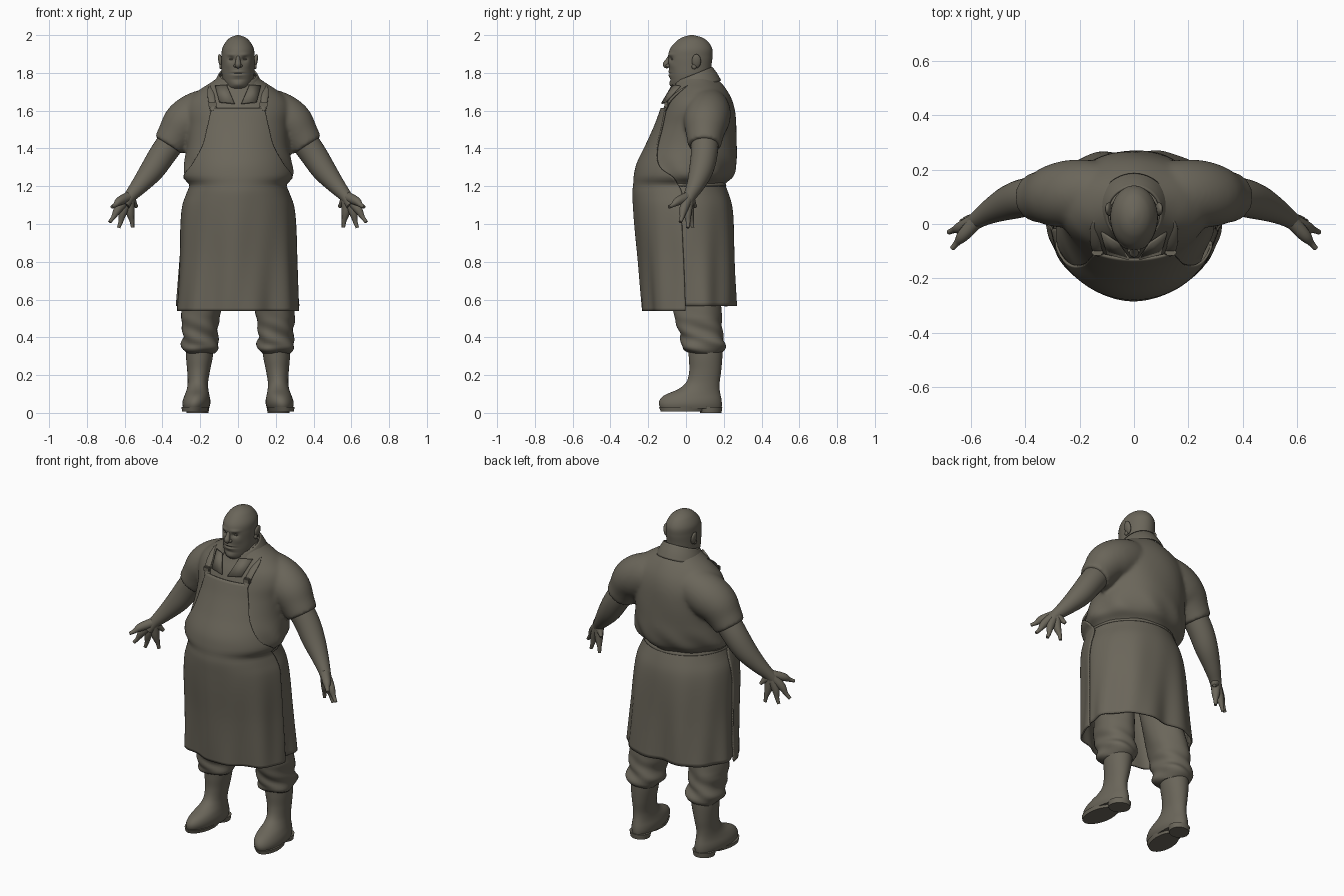
import bpy, bmesh
from math import sin, cos, pi, radians, exp
from mathutils import Vector, Matrix

cube = bpy.data.objects.get("Cube")
if cube:
    bpy.data.objects.remove(cube)

clay = bpy.data.materials.new("warm_grey_clay")
clay.use_nodes = True
clay.diffuse_color = (0.145, 0.132, 0.102, 1)
clay.node_tree.nodes["Principled BSDF"].inputs["Base Color"].default_value = clay.diffuse_color


def finish(name, bm, thick=0, angle=50):
    """Turn a bmesh into a smooth shaded object, optionally thickened."""
    bmesh.ops.recalc_face_normals(bm, faces=bm.faces)
    mesh = bpy.data.meshes.new(name)
    bm.to_mesh(mesh)
    bm.free()
    mesh.materials.append(clay)
    ob = bpy.data.objects.new(name, mesh)
    bpy.context.collection.objects.link(ob)
    if thick:
        mod = ob.modifiers.new("thickness", "SOLIDIFY")
        mod.thickness = thick
        mod.offset = 0
    bpy.ops.object.select_all(action="DESELECT")
    ob.select_set(True)
    bpy.context.view_layer.objects.active = ob
    bpy.ops.object.shade_smooth_by_angle(angle=radians(angle))
    return ob


def sample(keys, u):
    """Smoothly interpolate rows of numbers, keyed by their first column."""
    i = 0
    while i < len(keys) - 2 and u > keys[i + 1][0]:
        i += 1
    a, b = keys[i], keys[i + 1]
    p, q = keys[max(i - 1, 0)], keys[min(i + 2, len(keys) - 1)]
    h = b[0] - a[0]
    f = min(max((u - a[0]) / h, 0), 1)
    out = []
    for c in range(1, len(a)):
        ma = (b[c] - p[c]) / (b[0] - p[0]) * h
        mb = (q[c] - a[c]) / (q[0] - a[0]) * h
        out.append((2*f**3 - 3*f*f + 1) * a[c] + (f**3 - 2*f*f + f) * ma
                   + (3*f*f - 2*f**3) * b[c] + (f**3 - f*f) * mb)
    return out


def skin(bm, rows, closed, caps):
    """Bridge rows of points with quads."""
    vs = [[bm.verts.new(p) for p in row] for row in rows]
    n = len(vs[0])
    for a, b in zip(vs, vs[1:]):
        for j in range(n if closed else n - 1):
            k = (j + 1) % n
            bm.faces.new((a[j], a[k], b[k], b[j]))
    if caps:
        bm.faces.new(vs[0])
        bm.faces.new(vs[-1])


def body(name, keys, z0=None, z1=None, span=None, off=0, bump=None, tilt=0,
         nz=32, nt=64, thick=0, cx=0):
    """Loft of rings (z, half width, front y, back y); span limits the angle from the front."""
    z0 = keys[0][0] if z0 is None else z0
    z1 = keys[-1][0] if z1 is None else z1
    rows = []
    for i in range(nz + 1):
        z = z0 + (z1 - z0) * i / nz
        w, yf, yb = sample(keys, z)
        lo, hi = span(z) if span else (-180, 180)
        row = []
        for j in range(nt if not span else nt + 1):
            t = radians(lo + (hi - lo) * j / nt)
            o = off + (bump(t, z) if bump else 0)
            row.append((cx + (w + o) * sin(t),
                        (yf + yb) / 2 - ((yb - yf) / 2 + o) * cos(t), z - tilt * cos(t)))
        rows.append(row)
    bm = bmesh.new()
    skin(bm, rows, not span, not span)
    return finish(name, bm, thick)


def tube(name, pts, side=1, n=20, steps=5, flat=1):
    """Round limb through points (x, y, z, radius)."""
    keys = [(i, side * p[0], *p[1:]) for i, p in enumerate(pts)]
    count = (len(pts) - 1) * steps
    path = [sample(keys, i / steps) for i in range(count + 1)]
    rows = []
    for i, p in enumerate(path):
        d = Vector(path[min(i + 1, count)][:3]) - Vector(path[max(i - 1, 0)][:3])
        u = d.cross(Vector((0, 1, 0.01))).normalized()
        v = d.cross(u).normalized()
        rows.append([Vector(p[:3]) + p[3] * (u * cos(a) + v * sin(a) * flat)
                     for a in (2 * pi * j / n for j in range(n))])
    bm = bmesh.new()
    skin(bm, rows, True, True)
    return finish(name, bm)


def ball(name, pos, size, turn=0):
    bm = bmesh.new()
    mat = Matrix.Translation(pos) @ Matrix.Rotation(turn, 4, "Y") @ Matrix.Diagonal((*size, 1))
    bmesh.ops.create_uvsphere(bm, u_segments=20, v_segments=12, radius=1, matrix=mat)
    return finish(name, bm)


def box(name, pos, size):
    bm = bmesh.new()
    bmesh.ops.create_cube(bm, size=1, matrix=Matrix.Translation(pos) @ Matrix.Diagonal((*size, 1)))
    bmesh.ops.bevel(bm, geom=bm.edges[:], offset=min(size) / 4, segments=2, affect="EDGES")
    return finish(name, bm)


# Shirt: body blousing out above the waist, fused with short sleeves
torso = [(1.15, .235, -.26, .19), (1.21, .245, -.266, .20), (1.25, .285, -.264, .245),
         (1.32, .285, -.248, .268), (1.42, .27, -.20, .271), (1.52, .27, -.155, .268),
         (1.60, .28, -.125, .258), (1.66, .26, -.10, .24), (1.71, .205, -.07, .213),
         (1.755, .135, -.05, .178), (1.79, .09, -.03, .135)]


def shirt_folds(t, z):
    low = exp(-((z - 1.27) / .07) ** 2) * sin(9 * t + 25 * z)
    return .007 * low + .003 * sin(5 * t + 14 * z) * max(0, -cos(t))


shirt = [body("shirt", torso, bump=shirt_folds, nz=48, nt=80)]
for s in (-1, 1):
    shirt.append(tube("sleeve", [(.06, .105, 1.63, .10), (.15, .115, 1.602, .118),
                                 (.225, .112, 1.57, .124), (.285, .105, 1.53, .117),
                                 (.33, .10, 1.47, .099), (.366, .098, 1.415, .088)], s, 32))
for ob in shirt:
    ob.select_set(True)
bpy.context.view_layer.objects.active = shirt[0]
bpy.ops.object.join()
fuse = shirt[0].modifiers.new("fuse", "REMESH")
fuse.mode = "VOXEL"
fuse.voxel_size = .01
fuse.use_smooth_shade = True
soften = shirt[0].modifiers.new("soften", "SMOOTH")
soften.factor = .5
soften.iterations = 10

# Apron: one front sheet from bib to hem, a back skirt and a waist tie
skirt = [(.54, .318, -.215, .262), (.80, .303, -.235, .257), (1.0, .294, -.257, .252),
         (1.10, .281, -.266, .242), (1.17, .256, -.27, .22), (1.23, .24, -.27, .195)]
apron = skirt[:-1] + torso[1:]
apron_edge = [(.54, 84), (1.0, 86), (1.19, 90), (1.245, 78), (1.30, 58), (1.40, 43),
              (1.50, 36), (1.615, 28)]


def apron_span(z):
    a = sample(apron_edge, z)[0]
    return -a, a


def skirt_folds(t, z):
    drop = max(0, 1.2 - z) / .66
    square = .026 * sin(2 * t) ** 2 if cos(t) < 0 else 0
    return drop * (square + .009 * sin(7 * t + 2 * z) + .005 * sin(12 * t - 4 * z))


body("apron_front", apron, .54, 1.612, apron_span, .009, skirt_folds, nz=70, nt=72, thick=.009)
body("apron_skirt_back", skirt, .565, 1.225, lambda z: (78, 282), -.002, skirt_folds, thick=.008)
body("waist_tie", skirt, 1.2, 1.22, lambda z: (80, 280), .003, nz=3, thick=.008)

# Neck and head, with the face shaped by soft bumps and hollows
tube("neck", [(0, .06, 1.62, .11), (0, .05, 1.72, .092), (0, .04, 1.82, .082)], n=32)
head = [(1.705, .055, -.055, .10), (1.73, .074, -.078, .125), (1.78, .085, -.088, .13),
        (1.84, .087, -.092, .135), (1.885, .087, -.094, .14), (1.93, .083, -.083, .138),
        (1.97, .06, -.048, .112), (1.99, .035, -.015, .078), (2.0, .006, .02, .04)]
features = [(.42, 1.872, .2, .012, -.011), (.4, 1.897, .3, .009, .005), (0, 1.806, .3, .005, .004),
            (0, 1.796, .4, .004, -.005), (0, 1.787, .3, .006, .004), (0, 1.765, .4, .008, -.004),
            (0, 1.738, .35, .014, .006), (.6, 1.84, .25, .02, .003)]


def face(t, z):
    return sum(h * exp(-((abs(t) - a) / wa) ** 2 - ((z - c) / wz) ** 2)
               for a, c, wa, wz, h in features)


body("head", head, bump=face, nz=80, nt=96)
tube("nose", [(0, -.085, 1.886, .010), (0, -.098, 1.862, .013), (0, -.106, 1.843, .017),
              (0, -.094, 1.829, .009)])
for s in (-1, 1):
    ball("nostril", (s * .014, -.095, 1.838), (.010, .013, .009))
    ball("eye", (s * .034, -.067, 1.872), (.014, .011, .006))
    ball("ear", (s * .092, .055, 1.862), (.012, .024, .038), s * .2)
    ball("ear_lobe", (s * .09, .043, 1.833), (.009, .013, .014))

# Shirt collar lying close to the neck
collar = [(1.718, .132, -.085, .183), (1.755, .117, -.075, .162), (1.79, .098, -.058, .136)]
body("collar", collar, span=lambda z: (30, 330), tilt=.04, nz=8, thick=.008)
for s in (-1, 1):
    bm = bmesh.new()
    wing = [(.06, -.07, 1.735), (.12, -.03, 1.73), (.098, -.108, 1.645), (.018, -.128, 1.637)]
    bm.faces.new([bm.verts.new((s * x, y, z)) for x, y, z in wing])
    finish("collar_wing", bm, .01)

# Flat straps running up under the collar, with buckles
for s in (-1, 1):
    tube("apron_strap", [(.128, -.112, 1.60, .019), (.14, -.08, 1.66, .019),
                         (.142, -.015, 1.713, .019), (.125, .05, 1.73, .015)], s, flat=.4)
    box("strap_buckle", (s * .135, -.105, 1.632), (.042, .02, .03))

# Arms and splayed hands
finger_tips = [(.668, -.09, 1.09), (.68, -.03, 1.01), (.632, .01, .98),
               (.558, .035, .982), (.536, .05, 1.09)]
for s in (-1, 1):
    tube("arm", [(.32, .10, 1.48, .074), (.395, .097, 1.375, .071), (.455, .08, 1.285, .064),
                 (.52, .05, 1.205, .047), (.572, .018, 1.145, .033), (.602, -.005, 1.10, .03)],
         s, 28)
    wrist = Vector((.575, .015, 1.145))
    for tip in finger_tips:
        mid = wrist.lerp(Vector(tip), .5) + Vector((.005, -.004, .004))
        far = wrist.lerp(Vector(tip), .8)
        tube("finger", [(*wrist, .028), (*mid, .023), (*far, .0125), (*tip, .009)], s, 14)

# Trouser legs gathered over the boot tops
leg = [(.315, .075, .02, .185), (.335, .094, -.02, .205), (.365, .102, -.025, .212),
       (.41, .095, -.035, .198), (.48, .10, -.055, .192), (.56, .104, -.07, .185),
       (.70, .102, -.09, .165), (.90, .095, -.10, .15)]


def leg_folds(t, z):
    return .006 * sin(70 * z + 3 * t) * exp(-((z - .38) / .1) ** 2) + .004 * sin(4 * t + 12 * z)


# Rubber boots with soles and heels
boot = [(.022, .066, -.134, .188), (.045, .073, -.143, .19), (.07, .072, -.138, .188),
        (.095, .065, -.112, .183), (.125, .057, -.042, .178), (.16, .054, .0, .178),
        (.22, .06, .017, .186), (.29, .07, .015, .192), (.345, .074, .012, .194)]
sole = [(.008, .066, -.134, .10), (.03, .072, -.142, .11)]
heel = [(.0, .058, .075, .188), (.03, .063, .07, .192)]
for s in (-1, 1):
    trouser = body("trouser_leg", leg, bump=leg_folds, nz=60, nt=40, cx=s * .2)
    # Lean the thighs inward
    for v in trouser.data.vertices:
        v.co.x -= s * .15 * max(0, v.co.z - .5)
    parts = [body("boot", boot, nt=40, cx=s * .222),
             body("boot_sole", sole, nz=2, nt=40, cx=s * .224),
             body("boot_heel", heel, nz=2, nt=32, cx=s * .222)]
    # Lean the shaft inward and turn the toes out
    for ob in parts:
        for v in ob.data.vertices:
            v.co.x -= s * (.06 * v.co.z + .09 * (v.co.y - .05) * max(0, 1 - v.co.z / .15))
